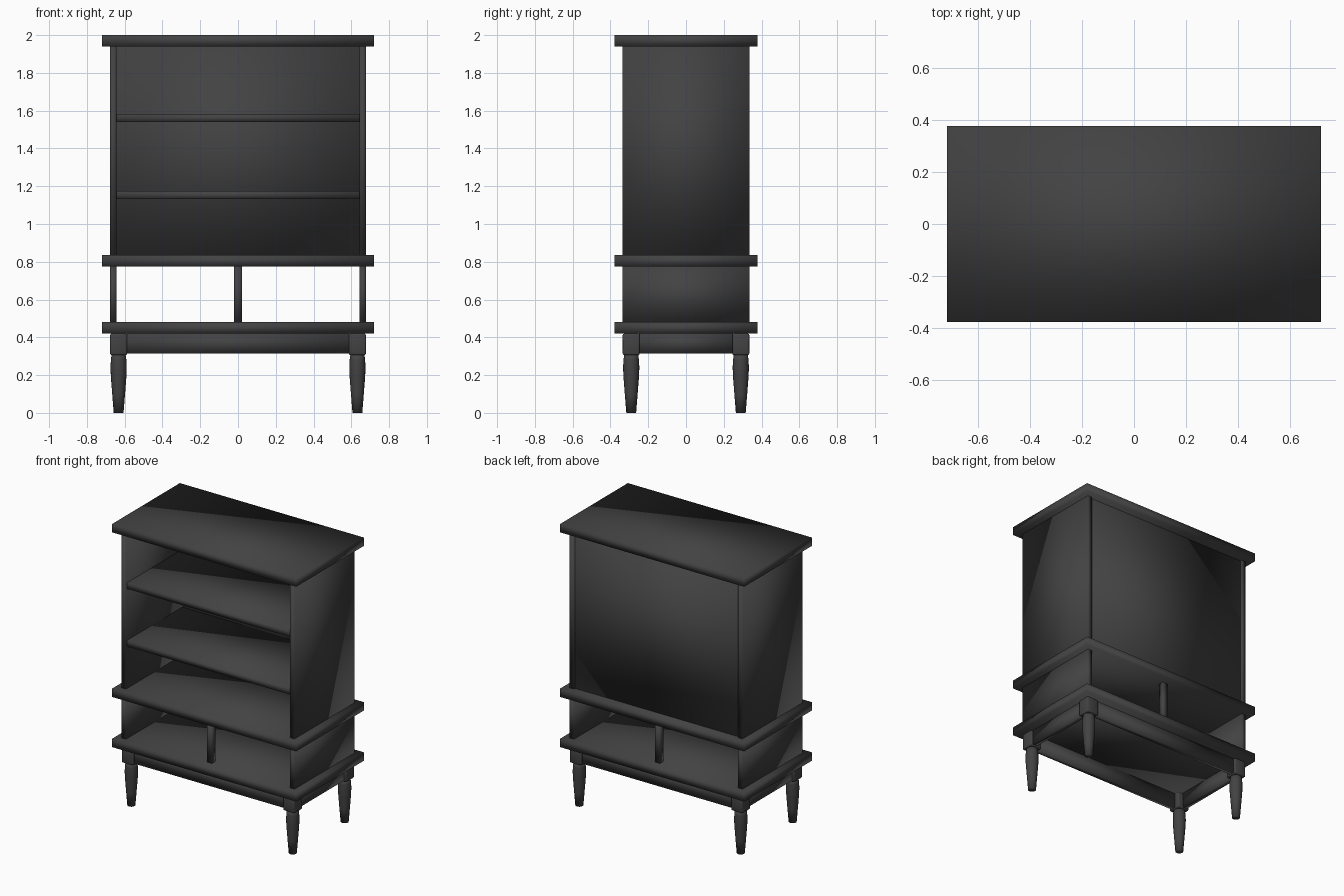
import bpy
import bmesh
from math import cos, sin, pi

if "Cube" in bpy.data.objects:
    bpy.data.objects.remove(bpy.data.objects["Cube"], do_unlink=True)

# Single dark painted finish
finish = bpy.data.materials.new("charcoal_paint")
finish.use_nodes = True
COLOR = (0.055, 0.055, 0.055, 1)
finish.diffuse_color = COLOR
finish.node_tree.nodes["Principled BSDF"].inputs["Base Color"].default_value = COLOR


def add_object(name, bm):
    """Turn a bmesh into a smooth shaded object with the finish."""
    bmesh.ops.recalc_face_normals(bm, faces=bm.faces)
    for face in bm.faces:
        face.smooth = True
    mesh = bpy.data.meshes.new(name)
    bm.to_mesh(mesh)
    bm.free()
    mesh.materials.append(finish)
    obj = bpy.data.objects.new(name, mesh)
    bpy.context.collection.objects.link(obj)
    return obj


def box(name, x, y, z):
    """Box spanning the given (low, high) ranges."""
    bm = bmesh.new()
    bmesh.ops.create_cube(bm, size=1)
    for v in bm.verts:
        for i, (low, high) in enumerate((x, y, z)):
            v.co[i] = high if v.co[i] > 0 else low
    return add_object(name, bm)


def turned(name, cx, cy, profile, sides=20):
    """Vertical turned part from (radius, height) points."""
    bm = bmesh.new()
    rings = [[bm.verts.new((cx + r * cos(2 * pi * i / sides),
                            cy + r * sin(2 * pi * i / sides), z))
              for i in range(sides)] for r, z in profile]
    for a, b in zip(rings, rings[1:]):
        for i in range(sides):
            j = (i + 1) % sides
            bm.faces.new((a[i], a[j], b[j], b[i]))
    bm.faces.new(rings[0])
    bm.faces.new(rings[-1])
    return add_object(name, bm)


def span(center, size):
    return (center - size / 2, center + size / 2)


# Overhanging slabs
SLAB_X, SLAB_Y = span(0, 1.44), span(0, 0.756)
for name, low in (("base_slab", 0.42), ("middle_slab", 0.775), ("top_slab", 1.94)):
    box(name, SLAB_X, SLAB_Y, (low, low + 0.06))

# Side panels of the open bay and the tall cabinet
for side, s in (("left", 1), ("right", -1)):
    x = span(s * 0.66, 0.034)
    box(side + "_lower_side", x, span(0, 0.67), (0.48, 0.775))
    box(side + "_upper_side", x, span(0, 0.67), (0.835, 1.94))

# Back panel and shelves
INNER_X = span(0, 1.286)
box("back_panel", INNER_X, (0.295, 0.322), (0.835, 1.94))
for name, low in (("lower_shelf", 1.132), ("upper_shelf", 1.54)):
    box(name, INNER_X, (-0.322, 0.295), (low, low + 0.043))

# Centre posts of the open bay
for name, s in (("front_post", -1), ("back_post", 1)):
    box(name, span(0, 0.04), span(s * 0.3, 0.04), (0.48, 0.775))

# Legs: square block above a tapered turned foot
LEG_X, LEG_Y = 0.632, 0.29
FOOT = [(0.026, 0), (0.034, 0.1), (0.041, 0.19), (0.043, 0.24), (0.041, 0.28), (0.037, 0.31)]
for side, sx in (("left", 1), ("right", -1)):
    for end, sy in (("front", -1), ("back", 1)):
        name = end + "_" + side
        cx, cy = sx * LEG_X, sy * LEG_Y
        block = box(name + "_leg_block", span(cx, 0.09), span(cy, 0.09), (0.306, 0.42))
        soften = block.modifiers.new("soft_edges", 'BEVEL')
        soften.width = 0.008
        soften.segments = 2
        turned(name + "_leg", cx, cy, FOOT)

# Apron rails between the legs
RAIL_Z = (0.315, 0.42)
for name, s in (("front", -1), ("back", 1)):
    box(name + "_rail", span(0, 1.18), span(s * 0.3, 0.035), RAIL_Z)
for name, s in (("left", 1), ("right", -1)):
    box(name + "_rail", span(s * 0.642, 0.035), span(0, 0.5), RAIL_Z)
